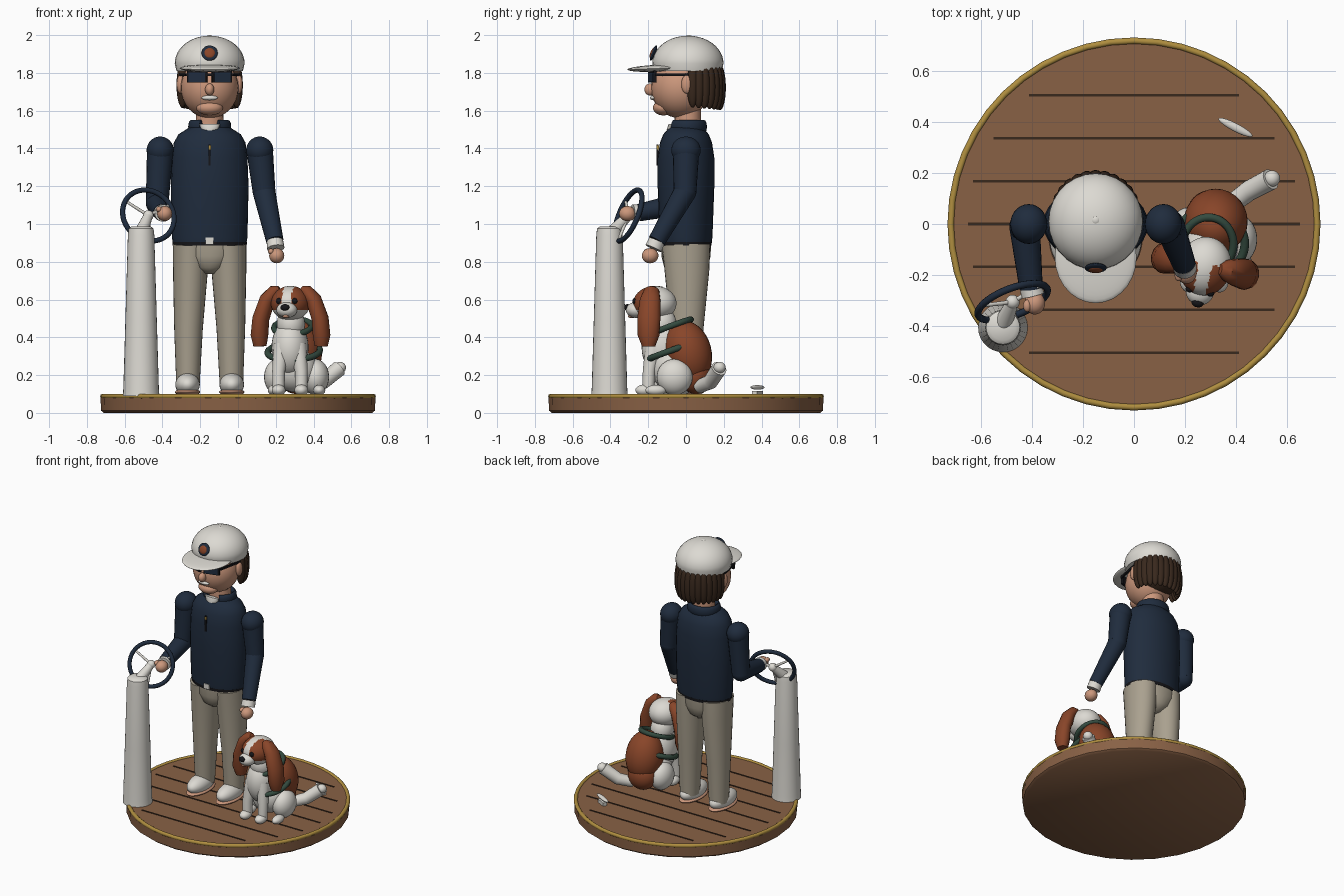
import bpy, bmesh, math
from mathutils import Vector, Matrix, Euler

old = bpy.data.objects.get("Cube")
if old:
    bpy.data.objects.remove(old)


def material(name, r, g, b):
    m = bpy.data.materials.new(name)
    m.use_nodes = True
    m.diffuse_color = (r, g, b, 1)
    m.node_tree.nodes["Principled BSDF"].inputs["Base Color"].default_value = (r, g, b, 1)
    return m


wood = material("wood", .25, .12, .06)
brass = material("brass", .43, .27, .05)
dark_brown = material("dark_brown", .04, .021, .012)
navy = material("navy", .014, .025, .047)
khaki = material("khaki", .4, .355, .275)
white = material("off_white", .72, .70, .65)
skin = material("skin", .6, .31, .2)
chestnut = material("chestnut", .25, .06, .022)
green = material("harness_green", .034, .07, .05)
black = material("black", .008, .008, .01)


def finish(name, bm, *mats):
    bmesh.ops.recalc_face_normals(bm, faces=bm.faces)
    me = bpy.data.meshes.new(name)
    bm.to_mesh(me)
    bm.free()
    for m in mats:
        me.materials.append(m)
    for p in me.polygons:
        p.use_smooth = True
    me.set_sharp_from_angle(angle=.7)
    ob = bpy.data.objects.new(name, me)
    bpy.context.scene.collection.objects.link(ob)
    return ob


def placed(loc, size, rot):
    return Matrix.LocRotScale(Vector(loc), Euler(rot), Vector(size))


def ball(name, loc, radii, mat, rot=(0, 0, 0)):
    bm = bmesh.new()
    bmesh.ops.create_uvsphere(bm, u_segments=28, v_segments=16, radius=1, matrix=placed(loc, radii, rot))
    return finish(name, bm, mat)


def box(name, loc, size, mat, rot=(0, 0, 0)):
    bm = bmesh.new()
    bmesh.ops.create_cube(bm, size=1, matrix=placed(loc, size, rot))
    return finish(name, bm, mat)


def loft(name, sections, mat, n=28, closed=False):
    """Skin elliptical sections (centre, rx, ry) along a path."""
    bm = bmesh.new()
    pts = [Vector(s[0]) for s in sections]
    k = len(pts)
    span = pts[-1] - pts[0]
    upright = not closed and abs(span.z) > .55 * span.length
    ref = Vector((0, 1, 0)) if upright else Vector((0, 0, 1))
    rings = []
    for i, (c, rx, ry) in enumerate(sections):
        ahead = pts[(i + 1) % k] if closed else pts[min(i + 1, k - 1)]
        t = (ahead - pts[i - 1 if closed else max(i - 1, 0)]).normalized()
        a = ref.cross(t).normalized()
        b = t.cross(a)
        rings.append([bm.verts.new(pts[i] + a * rx * math.cos(j * math.tau / n) + b * ry * math.sin(j * math.tau / n))
                      for j in range(n)])
    for i in range(k if closed else k - 1):
        lo, hi = rings[i], rings[(i + 1) % k]
        for j in range(n):
            bm.faces.new((lo[j], lo[(j + 1) % n], hi[(j + 1) % n], hi[j]))
    if not closed:
        bm.faces.new(rings[0])
        bm.faces.new(rings[-1])
    return finish(name, bm, mat)


def column(name, x, y, profile, mat):
    return loft(name, [((x, y, z), rx, ry) for z, rx, ry in profile], mat)


def tube(name, pts, radii, mat):
    return loft(name, [(p, r, r) for p, r in zip(pts, radii)], mat, n=20)


def hoop(name, centre, u, v, r, mat):
    """Ring through centre +/- u and centre +/- v."""
    c, u, v = Vector(centre), Vector(u), Vector(v)
    ob_pts = [c + u * math.cos(i * math.tau / 48) + v * math.sin(i * math.tau / 48) for i in range(48)]
    bm = bmesh.new()
    axis = u.cross(v).normalized()
    rings = []
    for p in ob_pts:
        out = (p - c).normalized()
        rings.append([bm.verts.new(p + r * (out * math.cos(k * math.tau / 10) + axis * math.sin(k * math.tau / 10)))
                      for k in range(10)])
    for i in range(48):
        for k in range(10):
            a, b = rings[i], rings[(i + 1) % 48]
            bm.faces.new((a[k], a[(k + 1) % 10], b[(k + 1) % 10], b[k]))
    return finish(name, bm, mat)


# Round deck with brass rim, plank seams and a cleat
column("deck", 0, 0, [(0, .71, .71), (.012, .725, .725), (.08, .728, .728), (.092, .715, .715)], wood)
hoop("deck_rim", (0, 0, .088), (.717, 0, 0), (0, .717, 0), .013, brass)
for i, half in zip(range(-3, 4), (.41, .55, .63, .65, .63, .55, .41)):
    box("plank_seam", (0, i * .168, .092), (half * 2, .01, .008), dark_brown)
turn = (0, 0, -.48)
box("cleat_base", (.397, .378, .104), (.07, .03, .024), white, turn)
ball("cleat_bar", (.397, .378, .135), (.075, .016, .012), white, turn)

# Steering post and wheel
column("post", -.513, -.405, [(.09, .097, .097), (.13, .094, .094), (.5, .083, .083), (.94, .07, .07),
                              (.975, .066, .066), (.988, .05, .05)], white)
hub = Vector((-.475, -.305, 1.045))
across, rise = Vector((.93, .36, 0)), Vector((-.13, .34, .93))
tube("wheel_stem", [(-.51, -.385, .96), hub], (.036, .024), white)
ball("wheel_hub", hub, (.028, .028, .028), white)
hoop("wheel_rim", hub, across * .145, rise * .145, .014, navy)
for deg in (25, 145, 265):
    a = math.radians(deg)
    tube("wheel_spoke", [hub, hub + (across * math.cos(a) + rise * math.sin(a)) * .142], (.009, .007), white)

# Legs, shoes and trousers
X = -.15
for s in (-1, 1):
    side = "left" if s > 0 else "right"
    loft(side + "_leg", [((X + s * .115, .005, .15), .062, .07), ((X + s * .112, .005, .45), .076, .088),
                         ((X + s * .102, .005, .75), .092, .118), ((X + s * .098, 0, .89), .097, .128)], khaki)
    ball(side + "_shoe", (X + s * .117, -.04, .15), (.065, .13, .06), white)
    ball(side + "_sole", (X + s * .117, -.04, .11), (.067, .135, .02), skin)
column("trouser_seat", X, 0, [(.735, .03, .07), (.77, .1, .115), (.83, .165, .13), (.9, .194, .133)], khaki)
column("belt", X, 0, [(.885, .196, .135), (.905, .197, .137)], black)
box("buckle", (X, -.138, .91), (.042, .012, .036), white)

# Sweater, collar and zip
column("sweater", X, 0, [(.9, .195, .136), (.93, .2, .14), (1.2, .206, .15), (1.35, .2, .15),
                         (1.43, .19, .138), (1.475, .165, .12), (1.51, .11, .09)], navy)
arc = [math.radians(-62 + i * 304 / 24) for i in range(25)]
loft("collar", [((X + .098 * math.cos(a), .01 + .085 * math.sin(a), 1.515), .016, .036) for a in arc], navy, 12)
column("neck", X, .01, [(1.48, .075, .07), (1.64, .07, .07)], skin)
column("shirt_front", X, -.08, [(1.465, .008, .02), (1.5, .045, .022), (1.53, .055, .012)], white)
box("zip", (X, -.151, 1.365), (.01, .01, .11), black)
box("zip_pull", (X, -.15, 1.405), (.012, .014, .02), brass)

# Arms, cuffs and hands
arms = {"left": [(.115, 0, 1.39), (.138, -.005, 1.17), (.195, -.155, .91)],
        "right": [(-.412, 0, 1.39), (-.428, -.01, 1.11), (-.403, -.25, 1.06)]}
palms = {"left": (.205, -.19, .832), "right": (-.388, -.31, 1.055)}
for side, (shoulder, elbow, wrist) in arms.items():
    ball(side + "_shoulder", shoulder, (.072, .078, .073), navy)
    tube(side + "_upper_arm", [shoulder, elbow], (.07, .06), navy)
    ball(side + "_elbow", elbow, (.06, .06, .06), navy)
    tube(side + "_forearm", [elbow, wrist], (.06, .046), navy)
    palm, w = Vector(palms[side]), Vector(wrist)
    tube(side + "_cuff", [w, w.lerp(palm, .5)], (.044, .046), white)
    ball(side + "_hand", palm, (.04, .044, .04), skin)
    ball(side + "_thumb", palm + Vector((-.03, -.01, .022)), (.016, .024, .016), skin)

# Head and face
ball("head", (X, -.03, 1.72), (.153, .155, .16), skin)
ball("nose", (X, -.19, 1.712), (.024, .03, .032), skin)
ball("smile", (X, -.174, 1.668), (.043, .016, .013), white)
ball("chin", (X, -.12, 1.615), (.07, .055, .04), skin)
box("glasses_bridge", (X, -.192, 1.79), (.04, .01, .012), black)
for s in (-1, 1):
    ball("ear", (X + s * .155, .005, 1.74), (.02, .03, .05), skin)
    tilt = (0, 0, s * .28)
    box("glasses_frame", (X + s * .065, -.178, 1.78), (.108, .016, .064), black, tilt)
    box("lens", (X + s * .067, -.185, 1.777), (.09, .009, .05), navy, tilt)
    box("glasses_arm", (X + s * .14, -.075, 1.79), (.01, .18, .014), black, (0, 0, s * -.2))

# Hair in locks around the back
ball("hair_base", (X, .05, 1.74), (.15, .14, .125), dark_brown)
for i in range(15):
    a = math.radians(-4 + i * 188 / 14)
    ball("hair_lock", (X + .145 * math.cos(a), .045 + .135 * math.sin(a), 1.735 - .012 * math.sin(a)),
         (.031, .031, .12), dark_brown)

# Cap
dome = [(1.81, .176)] + [(1.85 + .147 * math.sin(a), .185 * math.cos(a)) for a in
                         [math.radians(d) for d in range(0, 89, 8)]]
column("cap", X, .01, [(z, r, r * 1.02) for z, r in dome], white)
ball("cap_button", (X, .015, 1.992), (.016, .016, .008), white)
ball("cap_brim", (X, -.13, 1.825), (.16, .18, .019), white, (.04, 0, 0))
ball("badge_rim", (X, -.172, 1.905), (.043, .012, .043), navy, (-.38, 0, 0))
ball("badge", (X, -.177, 1.905), (.03, .012, .03), chestnut, (-.38, 0, 0))

# Dog body
ball("dog_chest", (.275, -.12, .345), (.098, .115, .15), white)
ball("dog_neck", (.28, -.13, .47), (.075, .08, .09), white)
ball("dog_back", (.32, .01, .32), (.125, .125, .17), chestnut, (.25, 0, 0))
ball("dog_rump", (.31, .05, .2), (.1, .085, .1), chestnut)
ball("dog_belly", (.3, -.07, .23), (.12, .11, .12), white)
for x, y in ((.21, -.03), (.41, -.06)):
    ball("dog_haunch", (x, y, .19), (.072, .095, .095), white)
    ball("dog_hind_paw", (x + (x - .31) * .2, y - .1, .12), (.032, .055, .028), white)
for x in (.215, .335):
    tube("dog_front_leg", [(x, -.2, .11), (x, -.195, .22), (x + (.275 - x) * .3, -.17, .36)], (.031, .034, .045), white)
    ball("dog_front_paw", (x, -.22, .12), (.036, .048, .03), white)
tube("dog_tail", [(.37, .07, .14), (.45, .13, .165), (.535, .175, .235)], (.036, .04, .042), white)
ball("dog_tail_tip", (.54, .178, .24), (.032, .032, .03), white)
hoop("harness_lower", (.295, -.075, .325), (.137, -.02, 0), (.02, .125, .045), .017, green)
hoop("harness_upper", (.29, -.08, .455), (.098, -.015, 0), (.015, .105, .04), .016, green)

# Dog head, in its own turned frame
frame = Matrix.Translation((.278, -.165, .58)) @ Matrix.Rotation(-.2, 4, 'Z')
bm = bmesh.new()
bmesh.ops.create_uvsphere(bm, u_segments=48, v_segments=32, radius=1, matrix=Matrix.Diagonal((.103, .115, .092, 1)))
for f in bm.faces:
    c = f.calc_center_median()
    f.material_index = int(abs(c.x) > .026 and c.y < .01 and c.z > -.035)
dog_parts = [finish("dog_head", bm, white, chestnut),
             ball("dog_muzzle", (0, -.1, -.035), (.055, .055, .042), white),
             ball("dog_nose", (0, -.147, -.022), (.024, .017, .018), black),
             ball("dog_tongue", (0, -.125, -.068), (.018, .02, .01), skin)]
for s in (-1, 1):
    dog_parts.append(ball("dog_eye", (s * .042, -.1, .012), (.015, .013, .016), black))
    dog_parts.append(loft("dog_ear", [((s * .165, 0, -.228), .035, .035), ((s * .168, 0, -.17), .047, .058),
                                      ((s * .16, 0, -.08), .045, .062), ((s * .125, 0, .02), .042, .055),
                                      ((s * .085, 0, .065), .035, .042), ((s * .06, 0, .08), .015, .02)], chestnut, 14))
for ob in dog_parts:
    ob.matrix_world = frame
